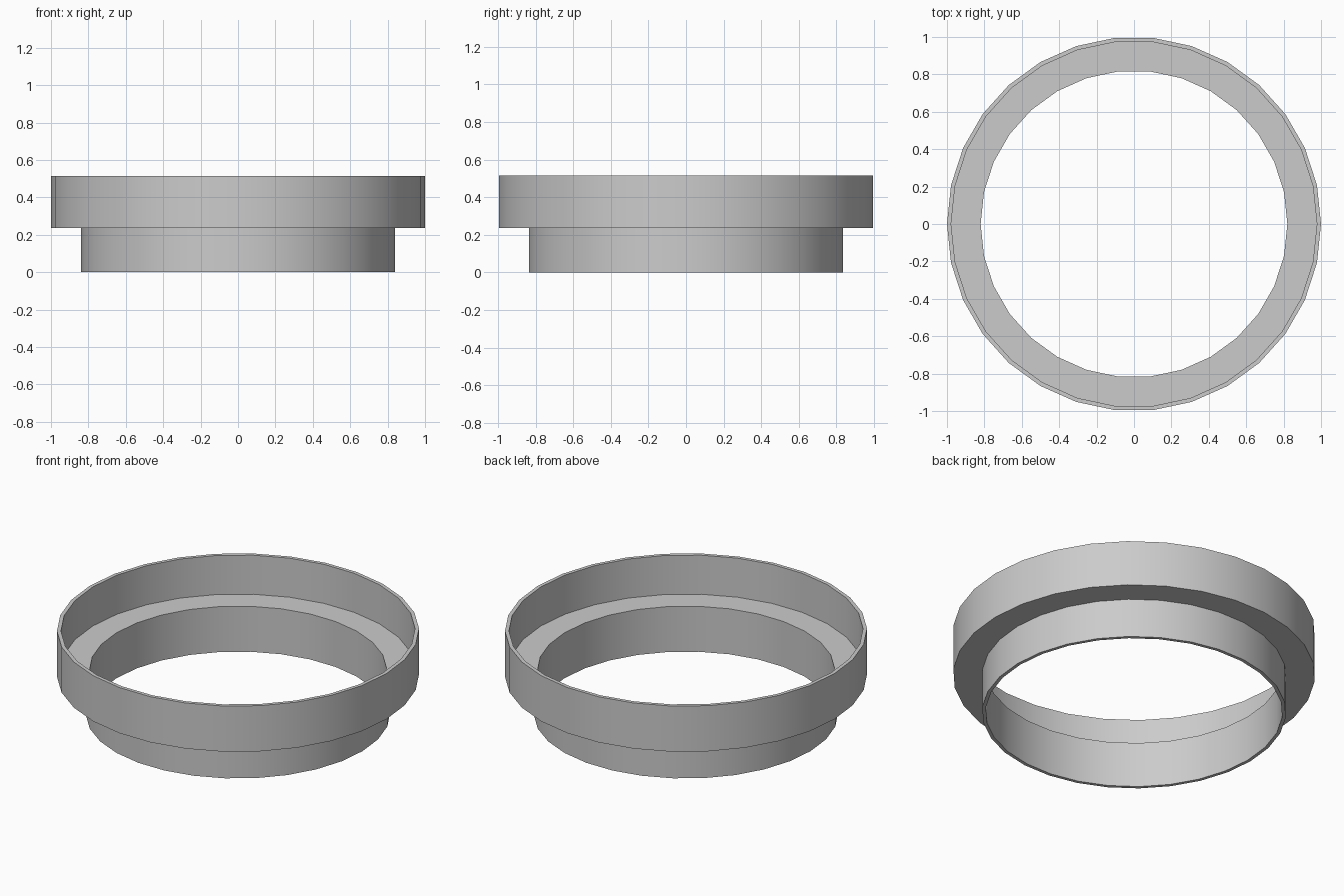
import bpy
import bmesh
import math

cube = bpy.data.objects.get("Cube")
if cube:
    bpy.data.objects.remove(cube, do_unlink=True)

SIDES = 30

# Plain grey material
grey = bpy.data.materials.new("light_grey")
grey.use_nodes = True
colour = (0.6, 0.6, 0.6, 1.0)
grey.diffuse_color = colour
grey.node_tree.nodes["Principled BSDF"].inputs["Base Color"].default_value = colour


def lathe(name, profile):
    """Revolve a closed (radius, height) profile around z."""
    bm = bmesh.new()
    rings = []
    for i in range(SIDES):
        a = math.tau * i / SIDES
        rings.append([bm.verts.new((r * math.cos(a), r * math.sin(a), z)) for r, z in profile])
    for i, ring in enumerate(rings):
        after = rings[(i + 1) % SIDES]
        for j in range(len(profile)):
            k = (j + 1) % len(profile)
            bm.faces.new((ring[j], after[j], after[k], ring[k]))
    bmesh.ops.recalc_face_normals(bm, faces=bm.faces)
    mesh = bpy.data.meshes.new(name)
    bm.to_mesh(mesh)
    bm.free()
    mesh.materials.append(grey)
    obj = bpy.data.objects.new(name, mesh)
    bpy.context.collection.objects.link(obj)
    bpy.ops.object.select_all(action="DESELECT")
    obj.select_set(True)
    bpy.context.view_layer.objects.active = obj
    bpy.ops.object.shade_smooth_by_angle(angle=math.radians(30))
    return obj


# Stepped ring: narrow lower collar, flat ledge, wide upper collar
lathe("stepped_ring", [
    (0.82, 0.0), (0.84, 0.0),
    (0.84, 0.237), (1.0, 0.237),
    (1.0, 0.515), (0.978, 0.515),
    (0.978, 0.277), (0.82, 0.277),
])
